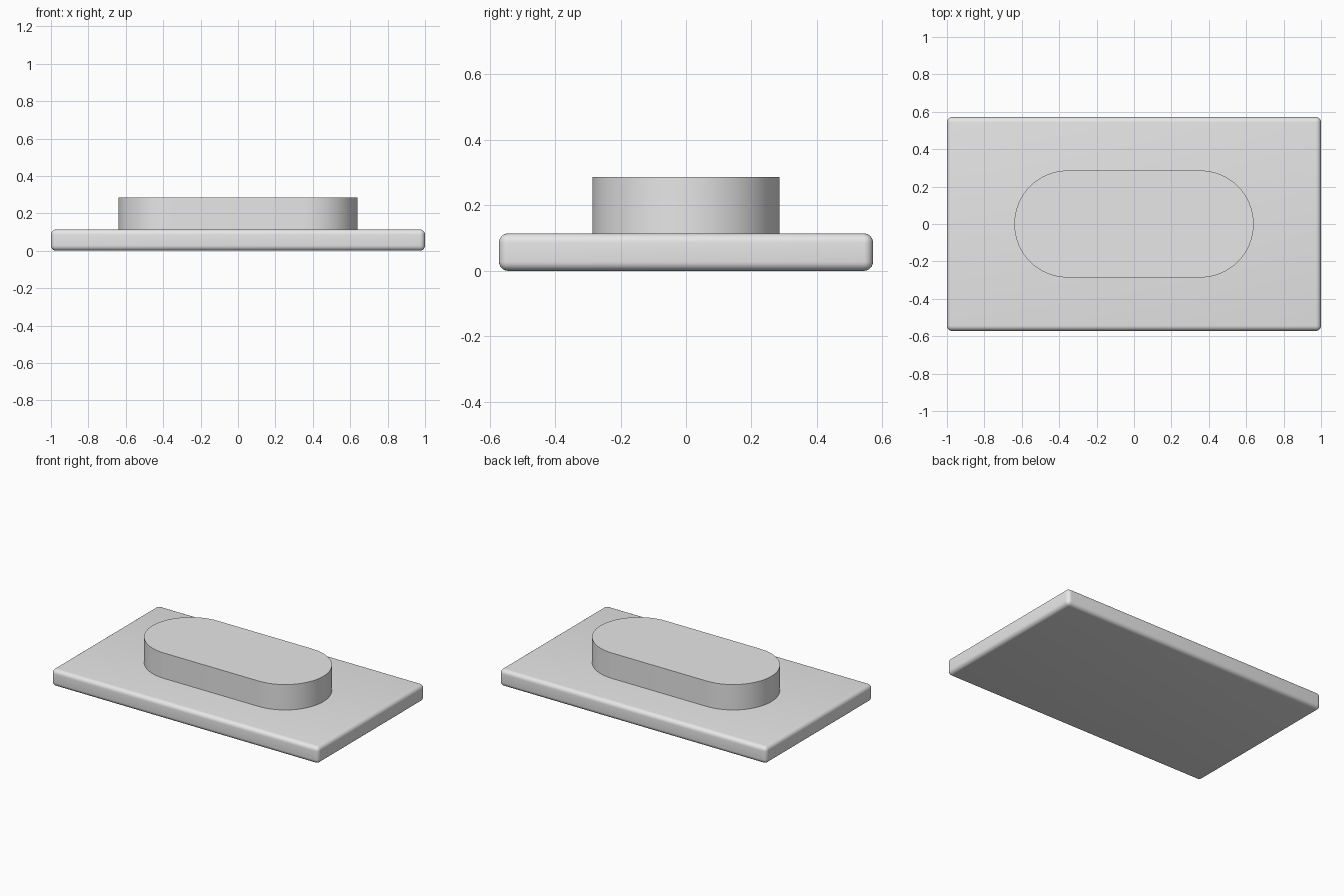
import bpy
import bmesh
from math import cos, sin, pi, radians

cube = bpy.data.objects.get("Cube")
if cube:
    bpy.data.objects.remove(cube, do_unlink=True)

# Single light grey material
grey = bpy.data.materials.new("light_grey")
grey.use_nodes = True
colour = (0.8, 0.8, 0.8, 1)
grey.diffuse_color = colour
grey.node_tree.nodes["Principled BSDF"].inputs["Base Color"].default_value = colour


def finish(name, bm):
    """Turn a bmesh into a smooth-shaded object with crisp edges."""
    bmesh.ops.recalc_face_normals(bm, faces=bm.faces)
    mesh = bpy.data.meshes.new(name)
    bm.to_mesh(mesh)
    bm.free()
    mesh.materials.append(grey)
    obj = bpy.data.objects.new(name, mesh)
    bpy.context.collection.objects.link(obj)
    bpy.ops.object.select_all(action="DESELECT")
    obj.select_set(True)
    bpy.context.view_layer.objects.active = obj
    bpy.ops.object.shade_smooth_by_angle(angle=radians(30))
    return obj


# Base plate: box with all edges rounded
plate_height = 0.114
bm = bmesh.new()
bmesh.ops.create_cube(bm, size=1)
for v in bm.verts:
    v.co.x *= 2
    v.co.y *= 1.143
    v.co.z = (v.co.z + 0.5) * plate_height
bmesh.ops.bevel(bm, geom=bm.edges[:], offset=0.028, segments=6,
                profile=0.5, affect="EDGES")
finish("base_plate", bm)

# Raised pad: extruded slot shape with round ends
radius, half_straight, pad_top, steps = 0.286, 0.354, 0.286, 32
bm = bmesh.new()
outline = []
for side, start in ((1, -pi / 2), (-1, pi / 2)):
    for i in range(steps + 1):
        a = start + pi * i / steps
        outline.append(bm.verts.new((side * half_straight + radius * cos(a),
                                     radius * sin(a), plate_height)))
bottom = bm.faces.new(outline)
result = bmesh.ops.extrude_face_region(bm, geom=[bottom], use_keep_orig=True)
for v in result["geom"]:
    if isinstance(v, bmesh.types.BMVert):
        v.co.z = pad_top
finish("raised_pad", bm)
